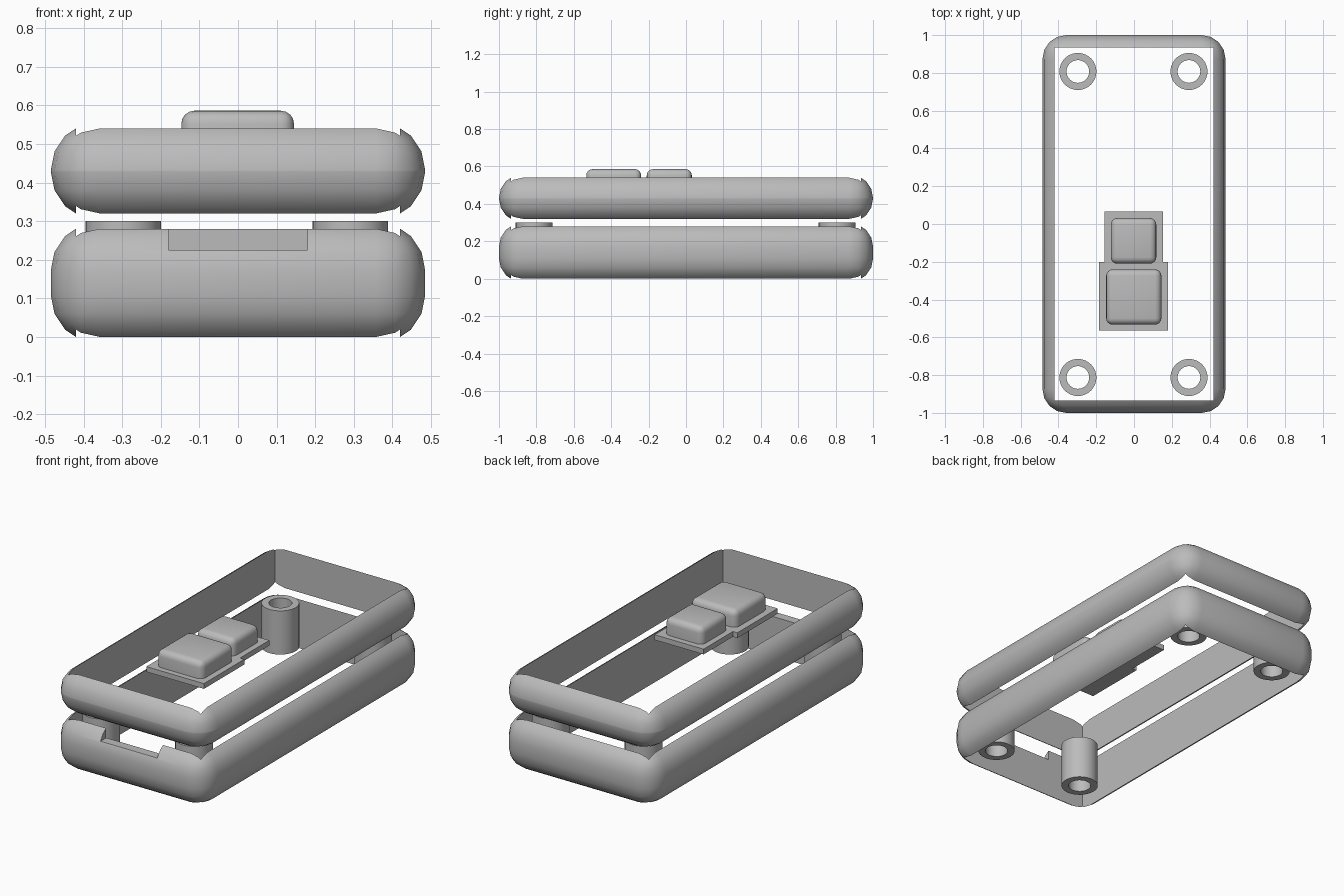
import bpy, bmesh, math
from mathutils import Matrix, Vector

if "Cube" in bpy.data.objects:
    bpy.data.objects.remove(bpy.data.objects["Cube"])

grey = bpy.data.materials.new("plain_grey")
grey.diffuse_color = (0.5, 0.5, 0.5, 1)
grey.use_nodes = True
grey.node_tree.nodes["Principled BSDF"].inputs["Base Color"].default_value = grey.diffuse_color


def finish(name, bm):
    bmesh.ops.recalc_face_normals(bm, faces=bm.faces)
    me = bpy.data.meshes.new(name)
    bm.to_mesh(me)
    bm.free()
    me.materials.append(grey)
    ob = bpy.data.objects.new(name, me)
    bpy.context.collection.objects.link(ob)
    return ob


def box(name, lo, hi, radius=0, keep_bottom=False):
    """Box between two corners, optionally with rounded edges."""
    lo, hi = Vector(lo), Vector(hi)
    bm = bmesh.new()
    bmesh.ops.create_cube(bm, size=1, matrix=Matrix.Translation((lo + hi) / 2)
                          @ Matrix.Diagonal((*(hi - lo), 1)))
    if radius:
        edges = [e for e in bm.edges if not keep_bottom
                 or max(v.co.z for v in e.verts) > lo.z + 1e-4]
        bmesh.ops.bevel(bm, geom=edges, offset=radius, segments=4,
                        profile=0.5, affect='EDGES', clamp_overlap=True)
    return finish(name, bm)


def smooth(ob):
    bpy.ops.object.select_all(action='DESELECT')
    ob.select_set(True)
    bpy.context.view_layer.objects.active = ob
    bpy.ops.object.shade_smooth_by_angle(angle=math.radians(30))


def cut(ob, cutter):
    mod = ob.modifiers.new("cut", 'BOOLEAN')
    mod.operation, mod.solver, mod.object = 'DIFFERENCE', 'EXACT', cutter
    bpy.context.view_layer.objects.active = ob
    bpy.ops.object.modifier_apply(modifier=mod.name)
    bpy.data.objects.remove(cutter)


# Case frames: rounded boxes opened from top to bottom
LIP = 0.0186   # height of the rounded box lost to the opening
for name, z0, z1 in (("lower_frame", 0, 0.28), ("upper_frame", 0.32, 0.54)):
    frame = box(name, (-0.485, -1, z0 - LIP), (0.485, 1, z1 + LIP), 0.127)
    cut(frame, box("opening", (-0.42, -0.935, -1), (0.42, 0.935, 2)))
    if name == "lower_frame":   # connector slot in the front wall
        cut(frame, box("slot", (-0.18, -1.2, 0.225), (0.18, -0.8, 0.6)))
    smooth(frame)

# Hollow screw posts
for x in (-0.297, 0.291):
    for y in (-0.8125, 0.8075):
        bm = bmesh.new()
        ring = [bm.verts.new((x + r, y, z)) for r, z in
                ((0.06, 0.05), (0.098, 0.05), (0.098, 0.30), (0.06, 0.30))]
        edges = [bm.edges.new((ring[i], ring[(i + 1) % 4])) for i in range(4)]
        bmesh.ops.spin(bm, geom=ring + edges, cent=(x, y, 0), axis=(0, 0, 1),
                       angle=math.tau, steps=40, use_merge=True)
        bmesh.ops.remove_doubles(bm, verts=bm.verts, dist=1e-5)
        smooth(finish("screw_post", bm))

# Buttons: base flange with a rounded cap on top
for label, flange, cap in (
        ("front_button", (-0.185, -0.565, 0.18, -0.2), (-0.147, -0.533, 0.145, -0.24)),
        ("rear_button", (-0.157, -0.2, 0.153, 0.065), (-0.123, -0.21, 0.118, 0.031))):
    a, b, c, d = flange
    box(label + "_flange", (a, b, 0.46), (c, d, 0.49))
    a, b, c, d = cap
    smooth(box(label + "_cap", (a, b, 0.48), (c, d, 0.586), 0.034, True))
